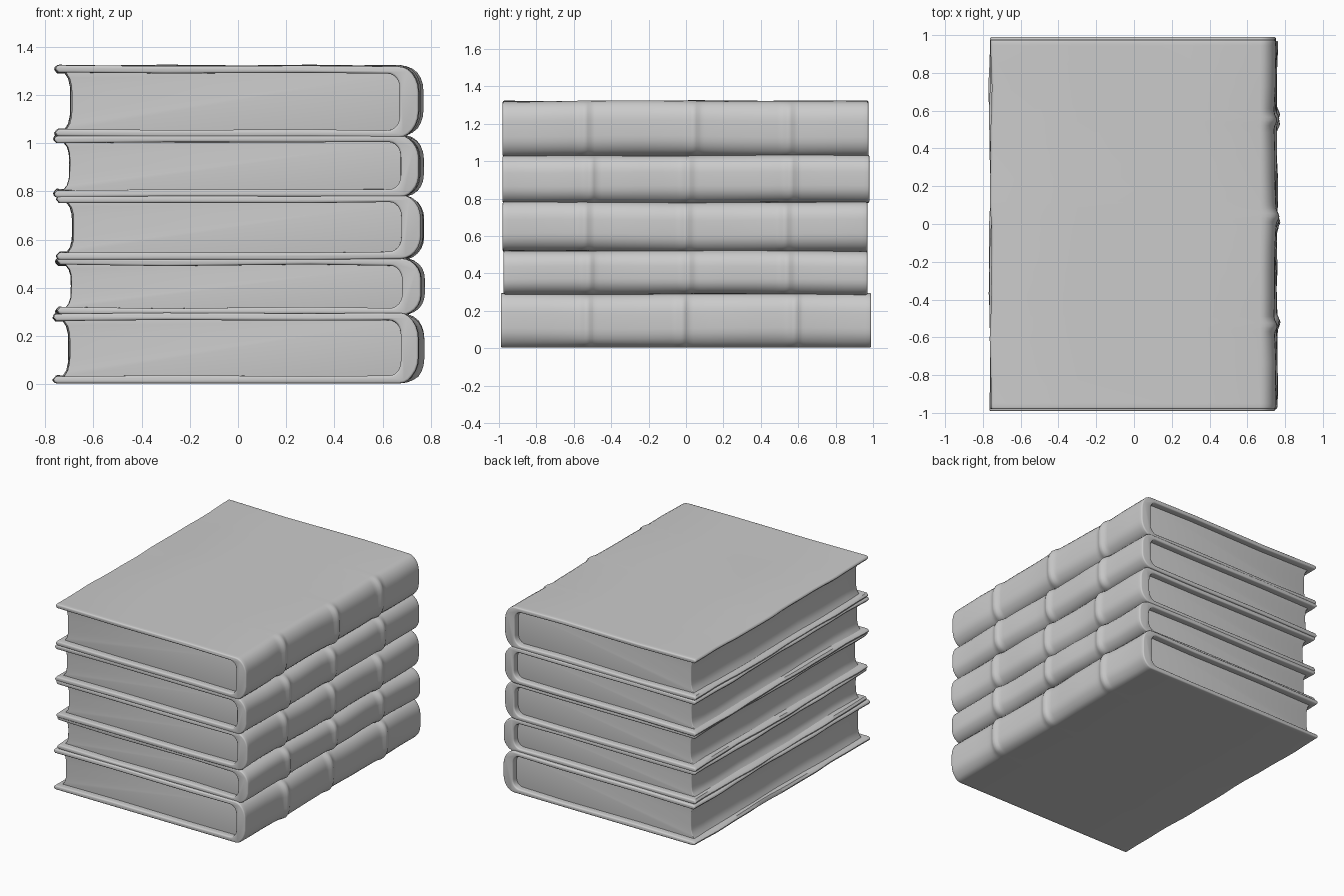
import bpy, bmesh, math
from mathutils import Vector

if "Cube" in bpy.data.objects:
    bpy.data.objects.remove(bpy.data.objects["Cube"], do_unlink=True)

grey = bpy.data.materials.new("worn grey")
grey.use_nodes = True
GREY = (0.6, 0.6, 0.6, 1)
grey.diffuse_color = GREY
grey.node_tree.nodes["Principled BSDF"].inputs["Base Color"].default_value = GREY


def corner(cx, cz, rx, rz, start, steps=6):
    """Quarter ellipse of profile points."""
    return [(cx + rx * math.cos(a), cz + rz * math.sin(a))
            for a in (math.radians(start + 90 * i / steps) for i in range(steps + 1))]


def wobble(x, y, z, seed):
    """Small uneven wear along the book."""
    return 0.004 * math.sin(7 * y + 3 * x + seed * 2.3) + 0.002 * math.sin(17 * y - 5 * x + seed)


def loft(name, profile, rows, shift, bevel):
    """Sweep a closed XZ profile through rows along y."""
    bm = bmesh.new()
    rings = [[bm.verts.new(shift(x, y, z)) for x, z in profile] for y in rows]
    n = len(profile)
    for a, b in zip(rings, rings[1:]):
        for i in range(n):
            j = (i + 1) % n
            bm.faces.new((a[i], a[j], b[j], b[i]))
    caps = [bm.faces.new(rings[0]), bm.faces.new(rings[-1])]
    bmesh.ops.recalc_face_normals(bm, faces=bm.faces)
    # Soften the rim of both ends
    rim = {e for f in caps for e in f.edges}
    bmesh.ops.bevel(bm, geom=list(rim), offset=bevel, segments=3,
                    profile=0.5, affect='EDGES', clamp_overlap=True)
    mesh = bpy.data.meshes.new(name)
    bm.to_mesh(mesh)
    bm.free()
    mesh.materials.append(grey)
    obj = bpy.data.objects.new(name, mesh)
    bpy.context.collection.objects.link(obj)
    bpy.ops.object.select_all(action='DESELECT')
    obj.select_set(True)
    bpy.context.view_layer.objects.active = obj
    bpy.ops.object.shade_smooth_by_angle(angle=math.radians(50))
    return obj


def make_book(num, z0, z1, fore, back, y0, y1, ribs):
    t = 0.03                      # board thickness
    mid, r = (z0 + z1) / 2, 0.016
    rz = (z1 - z0) * 0.36
    # C-shaped cover: rounded spine outside, softened hollow inside
    profile = (corner(back - 0.085, z0 + rz, 0.085, rz, -90)
               + corner(back - 0.085, z1 - rz, 0.085, rz, 0)
               + [(0.3, z1), (-0.3, z1)]
               + corner(fore + r, z1 - r, r, r, 90, 3)
               + [(fore + 0.012, z1 - t), (-0.3, z1 - t), (0.3, z1 - t)]
               + corner(back - 0.13, z1 - t - 0.06, 0.05, 0.06, 0)[::-1]
               + corner(back - 0.13, z0 + t + 0.06, 0.05, 0.06, -90)[::-1]
               + [(0.3, z0 + t), (-0.3, z0 + t), (fore + 0.012, z0 + t)]
               + corner(fore + r, z0 + r, r, r, 180, 3)
               + [(-0.3, z0), (0.3, z0)])

    # Rows bunch around each raised spine band
    rows = {y0, y0 + 0.03, y1 - 0.03, y1}
    rows |= {y0 + (y1 - y0) * i / 16 for i in range(1, 16)}
    rows |= {rib + d * 0.015 for rib in ribs for d in range(-4, 5)}

    def cover_shift(x, y, z):
        near_spine = max(0, min(1, (x - back + 0.09) / 0.06))
        band = sum(math.exp(-((y - rib) / 0.026) ** 2) for rib in ribs)
        swell = near_spine * (0.016 * band - 0.004)
        edge = max(0, min(1, (-x - 0.6) / 0.1))
        side = wobble(x, y, z, num) * (edge + near_spine)
        sag = 0 if z < 0.02 else wobble(y, x, z, num + 2) * 0.7
        return Vector((x + swell + side, y, z + sag))

    loft(f"book_{num}_cover", profile, sorted(rows), cover_shift, 0.009)

    # Page block with a hollowed fore edge, sunk inside the cover
    low, high, n = z0 + t - 0.008, z1 - t + 0.008, 8
    pages = [(back - 0.07, low), (back - 0.07, high)]
    for i in range(n + 1):
        u = 1 - 2 * i / n
        pages.append((fore + 0.065 - 0.03 * u ** 4, mid + u * (high - low) / 2))

    def page_shift(x, y, z):
        return Vector((x + wobble(z, y, x, num) * 0.8, y, z))

    page_rows = [y0 + 0.045 + (y1 - y0 - 0.09) * i / 14 for i in range(15)]
    loft(f"book_{num}_pages", pages, page_rows, page_shift, 0.006)


# Stack, bottom to top: z range, fore edge x, spine x, y range, spine bands
make_book(1, 0.003, 0.293, -0.765, 0.757, -0.99, 0.99, (-0.53, -0.02, 0.58))
make_book(2, 0.287, 0.523, -0.755, 0.762, -0.975, 0.97, (-0.52, 0.01, 0.54))
make_book(3, 0.517, 0.783, -0.750, 0.758, -0.98, 0.97, (-0.54, 0.00, 0.53))
make_book(4, 0.777, 1.033, -0.762, 0.757, -0.98, 0.98, (-0.51, 0.01, 0.56))
make_book(5, 1.027, 1.322, -0.758, 0.752, -0.98, 0.975, (-0.54, 0.04, 0.55))
